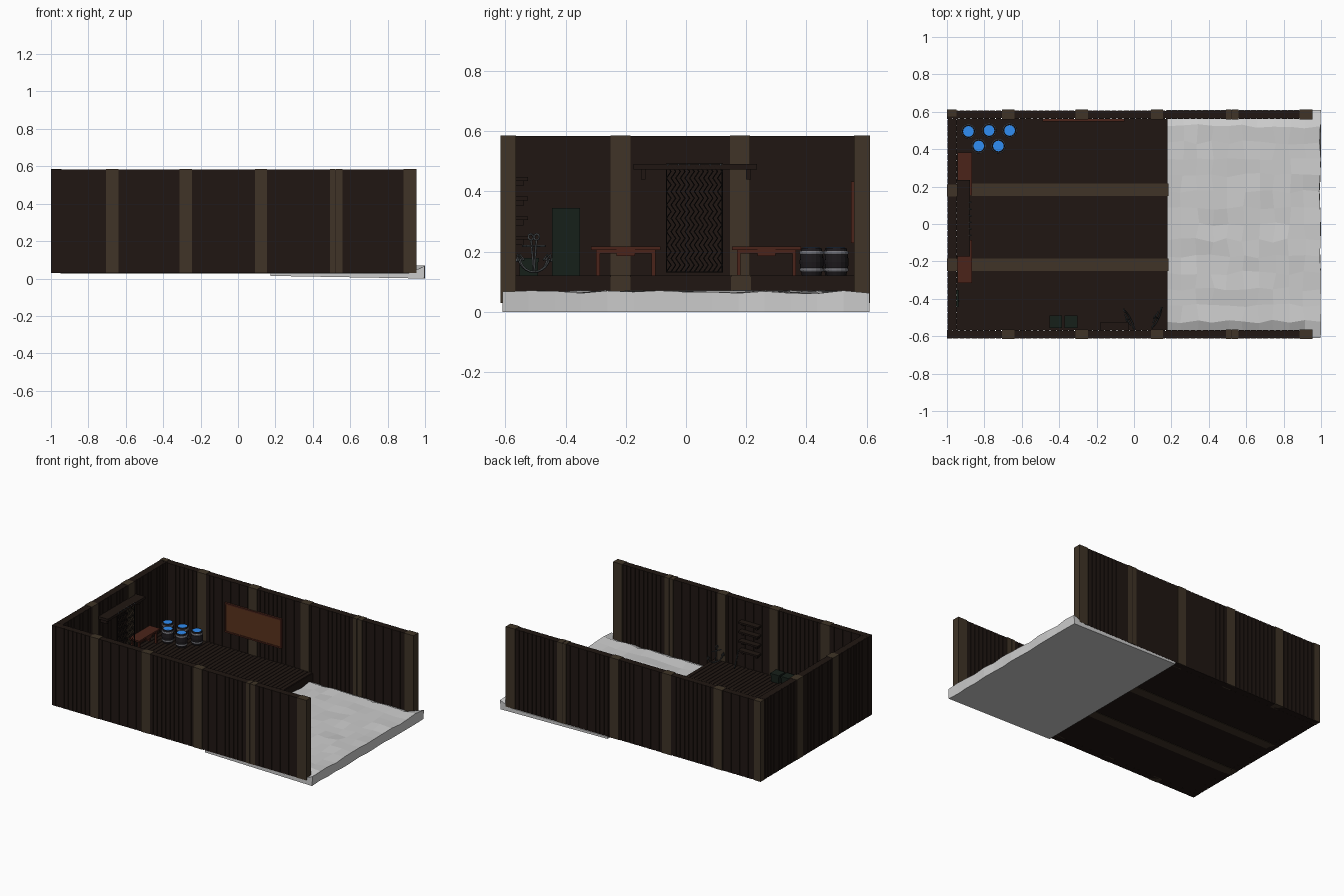
import bpy, bmesh, math, random
from mathutils import Matrix, Vector

if "Cube" in bpy.data.objects:
    bpy.data.objects.remove(bpy.data.objects["Cube"])
random.seed(4)


def mat(name, r, g, b):
    m = bpy.data.materials.new(name)
    m.diffuse_color = (r, g, b, 1)
    m.use_nodes = True
    m.node_tree.nodes["Principled BSDF"].inputs["Base Color"].default_value = m.diffuse_color
    return m


DARK = mat("dark_wood", .014, .008, .006)
BEAM = mat("beam_wood", .05, .034, .02)
RED = mat("red_wood", .07, .017, .01)
ORANGE = mat("board_wood", .10, .032, .012)
GREEN = mat("dark_green", .008, .014, .010)
IRON = mat("iron", .05, .055, .058)
HOOP = mat("hoop", .18, .18, .2)
CASK = mat("cask_wood", .012, .010, .012)
WATER = mat("water", .03, .27, .9)
ROPE = mat("rope", .006, .005, .005)


def finish(name, bm, m=None):
    bmesh.ops.recalc_face_normals(bm, faces=bm.faces)
    me = bpy.data.meshes.new(name)
    bm.to_mesh(me)
    bm.free()
    ob = bpy.data.objects.new(name, me)
    bpy.context.collection.objects.link(ob)
    if m:
        me.materials.append(m)
    return ob


def boxes(name, m, items):
    """One object from (x0, x1, y0, y1, z0, z1) boxes."""
    bm = bmesh.new()
    for x0, x1, y0, y1, z0, z1 in items:
        M = Matrix.Translation(((x0 + x1) / 2, (y0 + y1) / 2, (z0 + z1) / 2))
        bmesh.ops.create_cube(bm, size=1, matrix=M @ Matrix.Diagonal((x1 - x0, y1 - y0, z1 - z0, 1)))
    return finish(name, bm, m)


def wires(name, m, paths, r):
    """Thin round bars along polylines, turned into a mesh."""
    cu = bpy.data.curves.new(name, 'CURVE')
    cu.dimensions = '3D'
    cu.bevel_depth = r
    cu.bevel_resolution = 0
    cu.use_fill_caps = True
    for pts in paths:
        s = cu.splines.new('POLY')
        s.points.add(len(pts) - 1)
        for p, c in zip(s.points, pts):
            p.co = (*c, 1)
    cu.materials.append(m)
    ob = bpy.data.objects.new(name, cu)
    bpy.context.collection.objects.link(ob)
    bpy.ops.object.select_all(action='DESELECT')
    ob.select_set(True)
    bpy.context.view_layer.objects.active = ob
    bpy.ops.object.convert(target='MESH')
    return ob


def lathe(name, m, profile, x, y, n=16):
    bm = bmesh.new()
    rings = [[bm.verts.new((x + r * math.cos(a * math.tau / n), y + r * math.sin(a * math.tau / n), z))
              for a in range(n)] for r, z in profile]
    for lo, hi in zip(rings, rings[1:]):
        for i in range(n):
            bm.faces.new((lo[i], lo[(i + 1) % n], hi[(i + 1) % n], hi[i]))
    bm.faces.new(rings[0])
    bm.faces.new(rings[-1])
    return finish(name, bm, m)


# plank walls: thin core plus vertical boards on both faces
Z0, Z1, FL = .03, .583, .12
for name, y0, y1 in (("front_wall", -.613, -.567), ("back_wall", .562, .608)):
    n = 60
    w = 1.95 / n
    boxes(name, DARK, [(-.999, .952, y0 + .004, y1 - .004, Z0, Z1)] +
          [(-.999 + i * w, -.999 + (i + 1) * w - .004, y0, y1, Z0, Z1) for i in range(n)])
n = 36
w = 1.126 / n
boxes("left_wall", DARK, [(-.994, -.952, -.566, .561, Z0, Z1)] +
      [(-.998, -.948, -.565 + i * w, -.565 + (i + 1) * w - .004, Z0, Z1) for i in range(n)])

# wall posts
XS = ((-.705, -.638), (-.312, -.245), (.09, .155), (.493, .52), (.525, .56), (.885, .955))
for name, y0, y1 in (("front_posts", -.616, -.564), ("back_posts", .558, .611)):
    boxes(name, BEAM, [(a, b, y0, y1, Z0, .585) for a, b in XS])
boxes("left_posts", BEAM, [(-1, -.944, y, y + .066, Z0, .585) for y in (-.25, .146)] +
      [(-1, -.95, .575, .611, Z0, .585)])

# raised plank floor with two cross beams
n = 38
w = 1.13 / n
boxes("plank_floor", DARK, [(-.95, .18, -.567, .562, Z0, FL - .004)] +
      [(-.95 + i * w, -.95 + (i + 1) * w - .004, -.567, .562, .1, FL) for i in range(n)])
boxes("floor_beams", BEAM, [(-.95, .184, y, y + .066, Z0 - .003, FL + .002) for y in (-.25, .15)])

# uneven stone ground slab
bm = bmesh.new()
bmesh.ops.create_grid(bm, x_segments=10, y_segments=14, size=.5)
for v in bm.verts:
    t = v.co.x + .5
    edge = abs(v.co.x) > .49 or abs(v.co.y) > .49
    v.co = (.175 + t * .82, v.co.y * 1.22, .066 + random.uniform(-.006, .006))
    if not edge:
        v.co.x += random.uniform(-.012, .012)
        v.co.y += random.uniform(-.012, .012)
    elif abs(v.co.y) > .6 and t < .94:
        v.co.z = .028
ext = bmesh.ops.extrude_face_region(bm, geom=bm.faces[:])
for g in ext["geom"]:
    if isinstance(g, bmesh.types.BMVert):
        g.co.z = .016 - .014 * (g.co.x - .175) / .82
slab = finish("stone_ground", bm)
lo = min(v.co.z for v in slab.data.vertices)
for v in slab.data.vertices:
    v.co.z -= lo * (v.co.z < .02)
    if v.co.x > .99:
        v.co.x += random.uniform(-.006, .005)

# wall tables with drawers
for k, y in enumerate((-.2, .267)):
    parts = [(-.945, -.865, y - .115, y + .115, .205, .216),
             (-.94, -.872, y - .097, y + .097, .193, .205),
             (-.94, -.868, y - .03, y + .03, .185, .205)]
    parts += [(x, x + .012, y + s * .092 - .006, y + s * .092 + .006, FL, .205)
              for x in (-.94, -.886) for s in (-1, 1)]
    boxes(f"table_{k}", RED, parts)

# hanging rack shelf, pegs and net
boxes("net_shelf", DARK, [(-.95, -.876, -.175, .235, .472, .49)] +
      [(-.95, -.90, y, y + .015, .44, .472) for y in (-.15, .2)])
cols, rows = 6, 16
dy, dz = .185 / (cols * 2), .355 / rows
strands = []
for c in range(cols):
    for s in (0, 1):
        strands.append([(-.878, -.065 + dy * (2 * c + (1 if (r + s) % 2 else (0 if s == 0 else 2)) * 1),
                         .133 + r * dz) for r in range(rows + 1)])
strands += [[(-.878, y, .13), (-.878, y, .492)] for y in (-.065, .12)]
strands += [[(-.878, -.065, z), (-.878, .12, z)] for z in (.132, .49)]
wires("hanging_net", ROPE, strands, .0022)
wires("net_pegs", IRON, [[(-.885, -.06 + i * .035, .488), (-.868, -.06 + i * .035, .488)] for i in range(6)], .004)

# water barrels
for k, (x, y) in enumerate(((-.885, .495), (-.775, .50), (-.665, .50), (-.83, .417), (-.725, .417))):
    lathe(f"barrel_{k}", CASK, [(.032, FL), (.038, .145), (.040, .165), (.038, .185),
                                (.033, .212), (.028, .212), (.028, .2)], x, y)
    for j, (r, z) in enumerate(((.0375, .134), (.0378, .19))):
        lathe(f"barrel_hoop_{k}_{j}", HOOP, [(r, z), (r + .002, z + .003), (r + .002, z + .009), (r, z + .012)], x, y)
    lathe(f"barrel_water_{k}", WATER, [(.0285, .203), (.0285, .213)], x, y)

# notice board on the back wall
boxes("notice_board", ORANGE, [(-.48, -.06, .552, .562, .235, .425)])
boxes("notice_frame", RED, [(-.488, -.052, .548, .562, z, z + .01) for z in (.228, .422)] +
      [(x, x + .01, .548, .562, .228, .432) for x in (-.488, -.062)])

# small shelves on the inside of the front wall
boxes("wall_shelves", DARK, [(-.18, -.03, -.567, -.525, z, z + .012) for z in (.24, .305, .37, .435)] +
      [(x, x + .012, -.567, -.54, z - .018, z) for z in (.24, .305, .37, .435) for x in (-.165, -.058)])

# green locker on the left wall and two crates
boxes("locker", GREEN, [(-.949, -.938, -.445, -.352, FL, .345), (-.938, -.934, -.415, -.41, .21, .25)])
boxes("crates", GREEN, [(x, x + .06, -.552, -.492, FL, .165) for x in (-.448, -.367)] +
      [(x - .004, x + .064, -.556, -.488, .165, .178) for x in (-.448, -.367)])

# two anchors leaning on the front wall
for k, (x, tilt) in enumerate(((-.02, .5), (.13, -.45))):
    M = Matrix.Translation((x, -.505, FL + .012)) @ Matrix.Rotation(math.pi / 2 + tilt, 4, 'Z') @ Matrix.Rotation(-.18, 4, 'X')
    arc = [(.055 * math.sin(a), 0, .055 - .055 * math.cos(a)) for a in [math.radians(-80 + 16 * i) for i in range(11)]]
    ring = [(.01 * math.cos(a), 0, .118 + .01 * math.sin(a)) for a in [i * math.tau / 8 for i in range(9)]]
    paths = [arc, [(0, 0, 0), (0, 0, .108)], [(-.035, 0, .088), (.035, 0, .088)], ring]
    paths += [[(s * .04, 0, .04), (s * .056, 0, .06), (s * .062, 0, .035)] for s in (-1, 1)]
    wires(f"anchor_{k}", IRON, [[M @ Vector(p) for p in path] for path in paths], .004)
